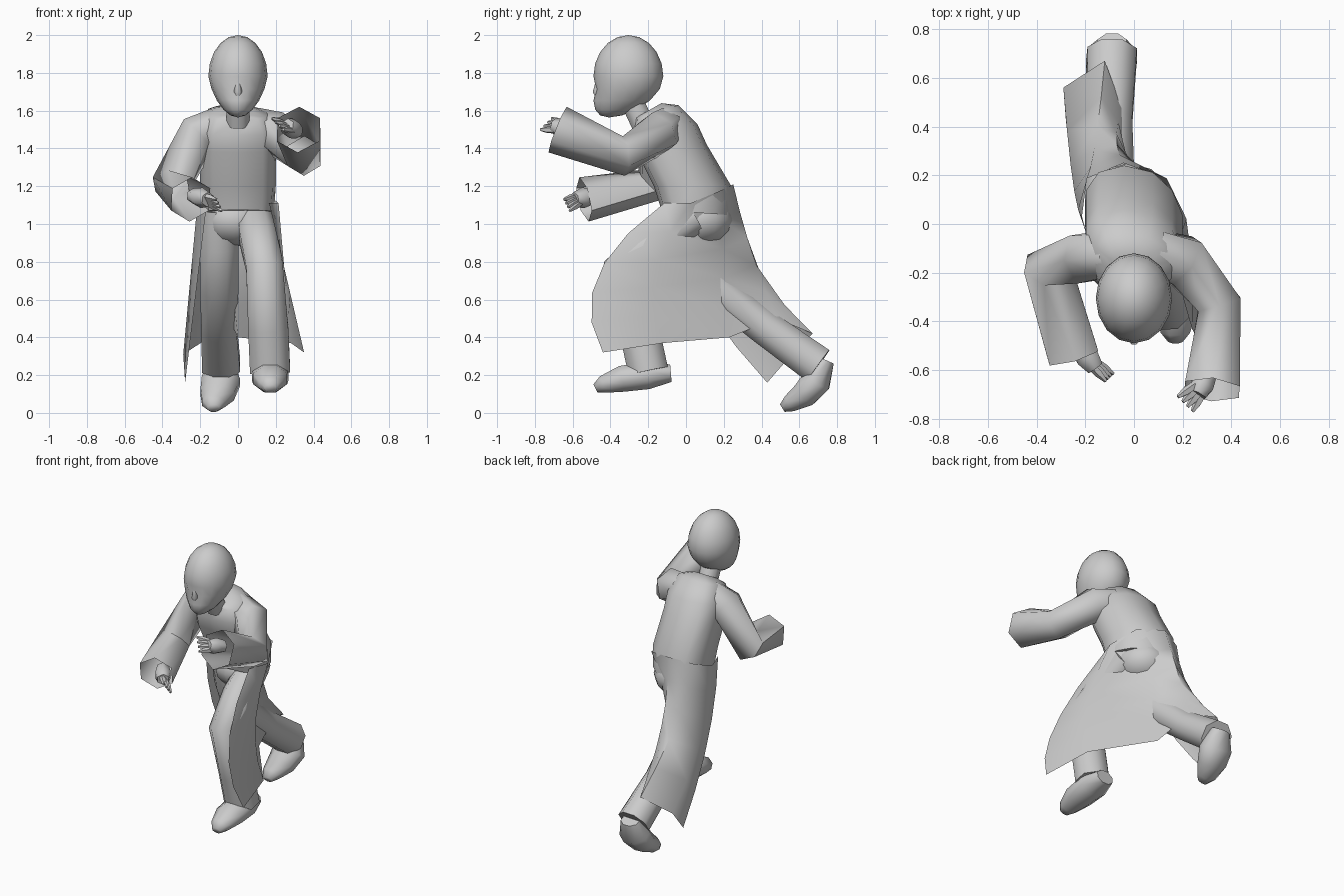
import bpy
import bmesh
from math import sin, cos, pi, radians, copysign
from mathutils import Vector

default_cube = bpy.data.objects.get("Cube")
if default_cube:
    bpy.data.objects.remove(default_cube)

shade = 0.6
grey = bpy.data.materials.new("plain grey")
grey.use_nodes = True
grey.diffuse_color = (shade, shade, shade, 1)
principled = grey.node_tree.nodes["Principled BSDF"]
principled.inputs["Base Color"].default_value = grey.diffuse_color


def finish(name, bm):
    """Turn a bmesh into a smooth shaded grey object."""
    bmesh.ops.recalc_face_normals(bm, faces=bm.faces)
    mesh = bpy.data.meshes.new(name)
    bm.to_mesh(mesh)
    bm.free()
    mesh.materials.append(grey)
    part = bpy.data.objects.new(name, mesh)
    bpy.context.collection.objects.link(part)
    bpy.ops.object.select_all(action="DESELECT")
    part.select_set(True)
    bpy.context.view_layer.objects.active = part
    bpy.ops.object.shade_smooth_by_angle(angle=radians(65))


def loft(name, rings, closed=True, caps=True):
    """Skin a list of point rows, either as a tube or as an open sheet."""
    bm = bmesh.new()
    rows = [[bm.verts.new(point) for point in ring] for ring in rings]
    count = len(rows[0])
    for lower, upper in zip(rows, rows[1:]):
        for i in range(count if closed else count - 1):
            j = (i + 1) % count
            bm.faces.new((lower[i], lower[j], upper[j], upper[i]))
    if closed and caps:
        bm.faces.new(rows[0])
        bm.faces.new(rows[-1])
    finish(name, bm)


def tube(name, path, sides=8, caps=True, up=(1, 0, 0), flatten=1.0):
    """Sweep a ring along path points given as x, y, z, radius."""
    points = [Vector(step[:3]) for step in path]
    last = len(points) - 1
    rings = []
    for i, point in enumerate(points):
        before = point - points[max(i - 1, 0)]
        after = points[min(i + 1, last)] - point
        along = (before.normalized() + after.normalized()).normalized()
        across = Vector(up).cross(along).normalized()
        rise = along.cross(across) * flatten
        radius = path[i][3]
        turns = [2 * pi * (k + 0.5) / sides for k in range(sides)]
        rings.append([point + radius * (across * cos(turn) + rise * sin(turn))
                      for turn in turns])
    loft(name, rings, caps=caps)


def ball(name, centre, size, shape=None, segments=12, levels=8):
    """Scaled sphere; shape may adjust each unit-sphere point first."""
    bm = bmesh.new()
    bmesh.ops.create_uvsphere(bm, u_segments=segments, v_segments=levels, radius=1)
    for vert in bm.verts:
        if shape:
            shape(vert.co)
        vert.co = Vector(c + p * s for c, p, s in zip(centre, vert.co, size))
    finish(name, bm)


def girth(turn):
    """Outline across the body: squared at the front, rounded and twisted at the back."""
    side, back = cos(turn), sin(turn)
    if back < 0:
        return copysign(abs(side) ** 0.6, side), copysign(abs(back) ** 0.7, back)
    return copysign(abs(side) ** 0.85, side) - 0.2 * back, back


# Torso, leaning forward: front y, back y, height, half width
torso_sections = [(-.13, .24, 1.06, .19), (-.17, .24, 1.2, .2), (-.26, .11, 1.4, .2),
                  (-.28, .06, 1.5, .2), (-.27, -.04, 1.59, .16), (-.27, -.13, 1.6, .07)]
torso_rings = []
for front, back, height, width in torso_sections:
    middle, depth = (front + back) / 2, (back - front) / 2
    tilt = 0.1 * (height - 1.2)
    outline = [girth(2 * pi * k / 12) for k in range(12)]
    torso_rings.append([(width * x, middle + depth * y, height + tilt * y)
                        for x, y in outline])
loft("torso", torso_rings)
ball("trouser_seat", (-.02, .07, 1.02), (.18, .18, .14))

# Open coat skirt: each fold curves from the waist arc down to its hem point
coat_hem = [(.35, -.44, .32), (.28, -.12, .37), (.0, .23, .4), (-.05, .48, .5),
            (-.12, .67, .42), (-.29, .56, .31), (-.28, .43, .16)]
coat_push = [(0, -.55), (0, -.3), (-.14, 0), (-.05, .08), (0, .08), (0, .05), (0, .1)]
coat_folds = []
for i, (hem_point, push) in enumerate(zip(coat_hem, coat_push)):
    x, y = girth(radians(-50 + 280 * i / 6))
    waist = Vector((0.215 * x, 0.05 + 0.2 * y, 1.11 + 0.1 * max(0, y)))
    hem = Vector(hem_point)
    bulge = (waist + hem) / 2
    bulge.x += push[0]
    bulge.y = waist.y + push[1]
    fold = []
    for step in range(6):
        t = step / 5
        fold.append(waist.lerp(bulge, t).lerp(bulge.lerp(hem, t), t))
    coat_folds.append(fold)
loft("coat_skirt", coat_folds, closed=False)


def skull(co):
    """Narrow the jaw, carry it forward and sink the eye line."""
    drop = max(0, -co.z)
    co.x *= 1 - 0.2 * drop
    co.y -= 0.55 * drop * drop
    if co.y < -0.8 and 0.1 < drop < 0.4:
        co.y += 0.08


# Head, neck and face
ball("head", (0, -.305, 1.782), (.157, .185, .218), skull, segments=16, levels=10)
tube("neck", [(0, -.23, 1.53, .065), (0, -.3, 1.68, .065)])
tube("nose", [(0, -.465, 1.77, .01), (0, -.475, 1.7, .022), (0, -.465, 1.67, .012)], sides=6)
ball("lips", (0, -.465, 1.63), (.035, .015, .012), segments=8, levels=6)

# Wide sleeves, open at the cuffs
vertical = (0, 0, 1)
tube("right_sleeve", [(-.1, -.13, 1.52, .1), (-.21, -.14, 1.47, .115),
                      (-.355, -.18, 1.21, .105), (-.25, -.54, 1.13, .12)],
     sides=6, caps=False, up=vertical)
tube("left_sleeve", [(.08, -.11, 1.52, .1), (.2, -.15, 1.48, .12),
                     (.35, -.33, 1.36, .105), (.32, -.68, 1.5, .13)],
     sides=6, caps=False, up=vertical)


def hand(side, wrist, knuckles, reach, spread):
    """Palm plus four fingers fanned from the knuckles."""
    wrist, knuckles = Vector(wrist), Vector(knuckles)
    tube(side + "_palm", [(*wrist, .04), (*wrist.lerp(knuckles, .6), .055), (*knuckles, .04)],
         sides=6, up=vertical)
    for finger in range(4):
        fan = Vector(spread) * (finger - 1.5)
        root = knuckles.lerp(wrist, .3) + fan / 2
        tip = knuckles + Vector(reach) + fan
        tube(f"{side}_finger_{finger + 1}",
             [(*root, .018), (*root.lerp(tip, .6), .018), (*tip, .008)],
             sides=5, up=vertical)


hand("right", (-.24, -.48, 1.15), (-.16, -.59, 1.13), (.06, -.04, -.03), (.01, .01, -.02))
hand("left", (.31, -.6, 1.49), (.26, -.7, 1.52), (-.05, -.04, .01), (.02, -.02, -.02))

# Trouser legs, the left stepping forward and the right trailing
tube("left_leg", [(.09, .04, 1.04, .1), (.11, -.14, .93, .11), (.14, -.34, .77, .105),
                  (.16, -.25, .45, .115), (.17, -.2, .22, .115)])
tube("right_leg", [(-.1, .03, 1.08, .11), (-.1, .07, .88, .11), (-.1, .16, .66, .11),
                   (-.1, .42, .45, .1), (-.09, .7, .25, .11)])

# Shoes
tube("left_shoe", [(.17, -.08, .21, .05), (.17, -.2, .2, .08), (.17, -.34, .18, .075),
                   (.17, -.44, .15, .05), (.17, -.48, .13, .025)], flatten=1.3)
tube("right_shoe", [(-.09, .74, .28, .05), (-.09, .69, .17, .085), (-.11, .63, .1, .075),
                    (-.13, .55, .05, .05), (-.13, .51, .025, .025)], flatten=1.3)
